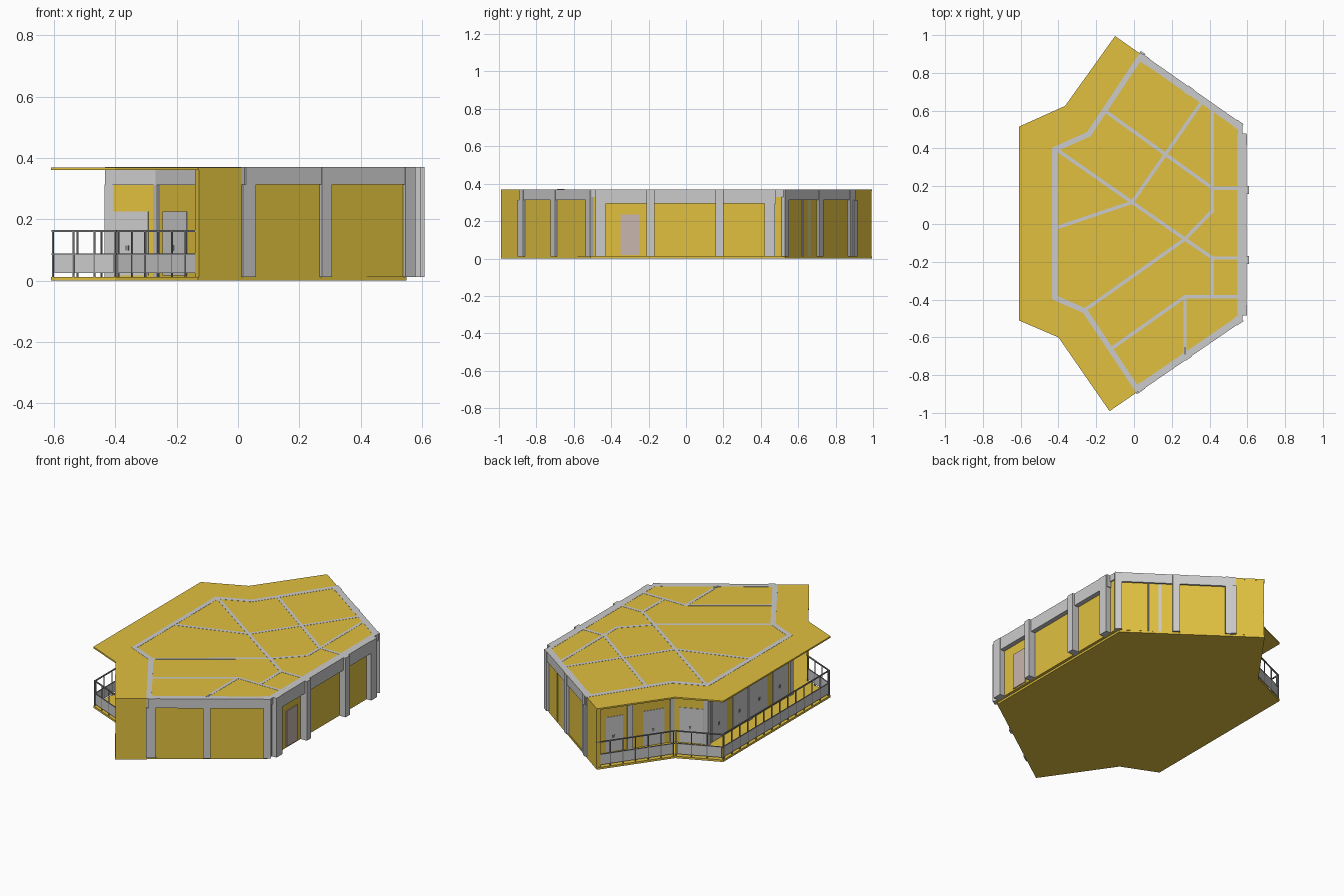
import bpy, bmesh, math
from mathutils import Vector

if "Cube" in bpy.data.objects:
    bpy.data.objects.remove(bpy.data.objects["Cube"])

H = 0.37          # top of walls
F = 0.012         # floor level


def material(name, rgb):
    m = bpy.data.materials.new(name)
    m.diffuse_color = (*rgb, 1)
    m.use_nodes = True
    m.node_tree.nodes["Principled BSDF"].inputs["Base Color"].default_value = m.diffuse_color
    return m


MUSTARD = material("mustard", (0.75, 0.53, 0.05))
DARK = material("dark_metal", (0.25, 0.26, 0.27))
DOOR = material("door_brown", (0.58, 0.47, 0.42))
GLASS = material("pale_glass", (0.78, 0.80, 0.80))


def prism(name, pts, z0, z1, mat=None):
    bm = bmesh.new()
    face = bm.faces.new([bm.verts.new((x, y, z0)) for x, y in pts])
    up = bmesh.ops.extrude_face_region(bm, geom=[face])["geom"]
    bmesh.ops.translate(bm, vec=(0, 0, z1 - z0),
                        verts=[g for g in up if isinstance(g, bmesh.types.BMVert)])
    bmesh.ops.recalc_face_normals(bm, faces=bm.faces)
    me = bpy.data.meshes.new(name)
    bm.to_mesh(me)
    bm.free()
    ob = bpy.data.objects.new(name, me)
    bpy.context.collection.objects.link(ob)
    if mat:
        me.materials.append(mat)
    return ob


def wall(name, a, b, w, z0, z1, mat=None, ext=0.0, off=0.0):
    """Upright box along a-b; ext lengthens both ends, off moves it to the left."""
    a, b = Vector(a), Vector(b)
    d = (b - a).normalized()
    n = Vector((-d.y, d.x))
    a, b = a - d * ext + n * off, b + d * ext + n * off
    return prism(name, [a - n * w / 2, b - n * w / 2, b + n * w / 2, a + n * w / 2], z0, z1, mat)


def part(name, a, b, t0, t1, w, z0, z1, mat=None, off=0.0):
    """Wall piece between fractions t0 and t1 of the line a-b."""
    a, b = Vector(a), Vector(b)
    return wall(name, a.lerp(b, t0), a.lerp(b, t1), w, z0, z1, mat, 0, off)


def column(name, a, b, t, length, w, z0, z1, mat=None, off=0.0):
    h = length / 2 / (Vector(b) - Vector(a)).length
    return part(name, a, b, t - h, t + h, w, z0, z1, mat, off)


# floor and roof slabs
balcony = [(-0.10, 0.995), (-0.365, 0.625), (-0.61, 0.515),
           (-0.61, -0.51), (-0.40, -0.60), (-0.13, -0.99)]
prism("floor_slab", balcony + [(0.55, -0.51), (0.55, 0.53)], 0, F, MUSTARD)
prism("roof_slab", balcony + [(0.56, -0.51), (0.56, 0.53)], 0.36, H - 0.001, MUSTARD)

# slanted side walls: fin, infill, beam and columns
for side, a, b, s in (("front", (-0.13, -0.985), (0.57, -0.505), 1),
                      ("back", (-0.10, 0.988), (0.57, 0.52), -1)):
    part(side + "_fin", a, b, 0, 0.22, 0.022, F, H - 0.001, MUSTARD, s * 0.006)
    part(side + "_infill", a, b, 0.22, 0.99, 0.022, F, 0.315, MUSTARD, s * 0.012)
    part(side + "_beam", a, b, 0.22, 1, 0.036, 0.313, H, None, s * 0.008)
    for t in (0.236, 0.59, 0.98):
        column(side + "_column", a, b, t, 0.04, 0.042, F, H, None, s * 0.008)

# straight right wall with projecting columns and a door
wall("right_beam", (0.572, -0.48), (0.572, 0.48), 0.046, 0.295, H)
wall("right_infill", (0.558, -0.50), (0.558, 0.52), 0.018, F, 0.33, MUSTARD)
for y, w in ((-0.457, 0.056), (-0.19, 0.042), (0.18, 0.042), (0.447, 0.056)):
    outer = 0.608 if w < 0.05 else 0.598
    wall("right_column", ((0.55 + outer) / 2, y - w / 2), ((0.55 + outer) / 2, y + w / 2),
         outer - 0.55, F, H)
wall("right_corner_front", (0.562, -0.51), (0.562, -0.48), 0.025, 0.33, H)
wall("right_corner_back", (0.562, 0.47), (0.562, 0.53), 0.025, 0.33, H)
wall("right_door", (0.569, -0.35), (0.569, -0.245), 0.008, 0.02, 0.235, DOOR)

# facade facing the balcony: beam, infill, posts, glazed panels with handles
facade = [(0.04, 0.895), (-0.24, 0.475), (-0.42, 0.395),
          (-0.42, -0.39), (-0.26, -0.46), (0.02, -0.88)]
openings = [((0.22, 0.42), (0.66, 0.90)), ((0.22, 0.88),),
            ((0.04, 0.22), (0.29, 0.47), (0.53, 0.71), (0.78, 0.96)),
            ((0.05, 0.82),), ((0.08, 0.36), (0.58, 0.78))]
for i, (a, b) in enumerate(zip(facade, facade[1:])):
    middle = i == 2
    top = 0.31 if middle else 0.225
    wall("facade_beam", a, b, 0.028, 0.312, H, None, 0.007)
    wall("facade_infill", a, b, 0.016, F, 0.314, MUSTARD)
    for t in (0, 0.5, 1) if i in (0, 2, 4) else ():
        column("facade_post", a, b, t, 0.03, 0.03, F, 0.314)
    for t0, t1 in openings[i]:
        part("facade_glazing", a, b, t0, t1, 0.022, 0.016, top, GLASS)
        column("glazing_handle", a, b, t0 + (t1 - t0) * 0.45, 0.012, 0.030, 0.098, 0.114, DARK)

# interior partitions
hub, knot = (-0.01, 0.115), (0.27, -0.08)
partitions = [((-0.41, 0.395), hub), ((-0.41, -0.02), hub), (hub, (0.365, 0.655)),
              ((-0.155, 0.60), (0.415, 0.19)), ((0.415, 0.62), (0.415, 0.07)),
              ((0.415, 0.19), (0.55, 0.19)), (hub, knot), (knot, (0.415, -0.18)),
              ((0.415, -0.18), (0.55, -0.18)), (knot, (0.415, 0.07)),
              (knot, (-0.26, -0.455)), ((0.415, -0.18), (0.415, -0.385)),
              ((0.27, -0.385), (0.55, -0.385)), ((0.27, -0.385), (-0.12, -0.66)),
              ((0.27, -0.385), (0.27, -0.67))]
for a, b in partitions:
    wall("partition", a, b, 0.018, F, H, None, 0.006)
wall("small_duct", (0.27, -0.69), (0.27, -0.65), 0.012, F, H + 0.001, DARK)

# balcony railing
for i, (a, b) in enumerate(zip(balcony, balcony[1:])):
    o = 0.007
    wall("top_rail", a, b, 0.007, 0.159, 0.165, DARK, 0, o)
    wall("middle_rail", a, b, 0.005, 0.084, 0.089, DARK, 0, o)
    wall("rail_panel", a, b, 0.003, 0.024, 0.084, GLASS, -0.01, o)
    n = max(3, round((Vector(b) - Vector(a)).length / 0.08))
    for k in range(n + 1):
        t = 0.015 + 0.97 * k / n
        column("rail_post", a, b, t, 0.005, 0.005, F, 0.16, DARK, o)
